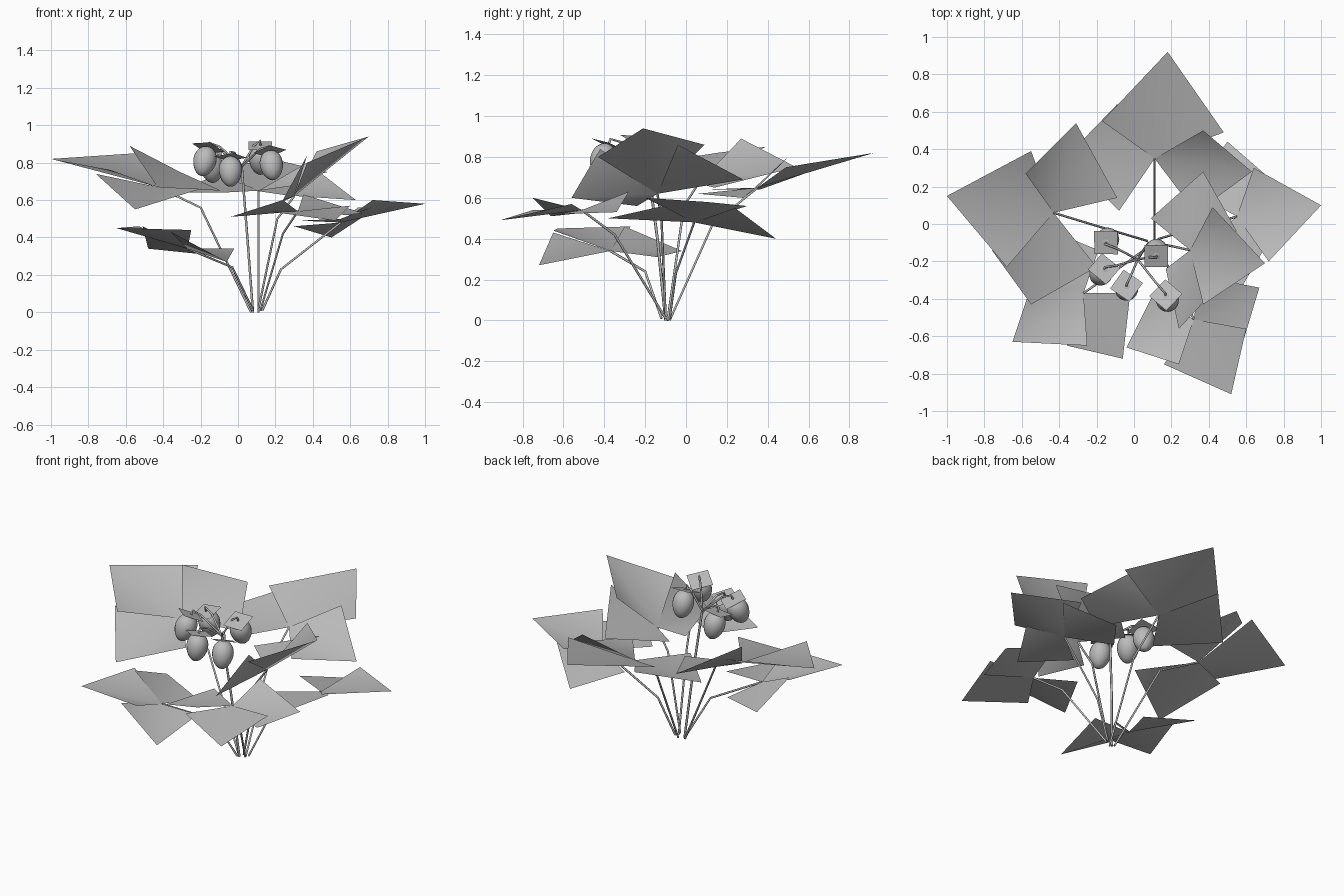
import bpy
import bmesh
from math import radians
from mathutils import Quaternion, Vector

default_cube = bpy.data.objects.get("Cube")
if default_cube:
    bpy.data.objects.remove(default_cube, do_unlink=True)

# Single neutral colour for the whole plant
grey = bpy.data.materials.new("neutral_grey")
grey.use_nodes = True
colour = (.5, .5, .5, 1)
grey.diffuse_color = colour
grey.node_tree.nodes["Principled BSDF"].inputs["Base Color"].default_value = colour


def add_object(name, data):
    """Link data to the scene as a named object in the plant colour."""
    data.materials.append(grey)
    obj = bpy.data.objects.new(name, data)
    bpy.context.scene.collection.objects.link(obj)
    return obj


def leaflet(name, base, side_a, tip, side_b):
    """Kite-shaped leaflet folded along its midrib."""
    mesh = bpy.data.meshes.new(name)
    mesh.from_pydata([base, side_a, tip, side_b], [], [(0, 1, 2), (0, 2, 3)])
    for poly in mesh.polygons:
        poly.use_smooth = True
    # Keep the upper face of the leaflet pointing up
    if mesh.polygons[0].normal.z < 0:
        mesh.flip_normals()
    add_object(name, mesh)


def stalk(name, points, radius):
    """Thin tube following a bent path."""
    curve = bpy.data.curves.new(name, "CURVE")
    curve.dimensions = "3D"
    curve.bevel_depth = radius
    curve.bevel_resolution = 1
    curve.use_fill_caps = True
    spline = curve.splines.new("POLY")
    spline.points.add(len(points) - 1)
    for knot, point in zip(spline.points, points):
        knot.co = (*point, 1)
    add_object(name, curve)


def leaf(name, root, bend, base, middle, left, right):
    """Three leaflets sharing the end of one leaf stalk."""
    stalk(name + "_stalk", [root, bend, base], .006)
    for part, corners in (("middle", middle), ("left", left), ("right", right)):
        leaflet(name + "_" + part + "_leaflet", base, *corners)


# Leaves: each leaflet lists side corner, tip, side corner
leaf("back_leaf", (.11, -.08, 0), (.11, .13, .47), (.11, .35, .65),
     middle=((-.17, .55, .76), (.18, .92, .82), (.48, .49, .75)),
     left=((-.09, .64, .74), (-.36, .36, .64), (-.08, .07, .64)),
     right=((.37, .5, .8), (.63, .28, .6), (.33, .06, .62)))

leaf("upper_right_leaf", (.07, -.09, 0), (-.2, -.01, .56), (-.43, .06, .67),
     middle=((-.55, .39, .85), (-1, .15, .82), (-.68, -.23, .76)),
     left=((-.76, -.14, .74), (-.55, -.43, .55), (-.2, -.23, .66)),
     right=((-.58, .27, .89), (-.31, .54, .75), (-.09, .14, .65)))

leaf("low_left_leaf", (.13, -.08, .01), (.23, -.05, .23), (.55, .04, .48),
     middle=((.64, .3, .56), (1, .1, .58), (.72, -.2, .6)),
     left=((.3, .18, .46), (.5, .44, .4), (.73, .24, .55)),
     right=((.71, -.11, .56), (.55, -.38, .5), (.33, -.14, .49)))

leaf("upper_left_leaf", (.11, -.1, .02), (.21, -.12, .5), (.3, -.14, .62),
     middle=((.42, .09, .86), (.7, -.21, .94), (.37, -.43, .8)),
     left=((.09, .03, .65), (.37, .28, .69), (.55, -.04, .86)),
     right=((.17, -.24, .56), (.24, -.56, .6), (.37, -.42, .84)))

leaf("front_leaf", (.12, -.1, .01), (.24, -.35, .42), (.32, -.51, .54),
     middle=((.16, -.75, .54), (.52, -.91, .49), (.6, -.56, .57)),
     left=((.58, -.64, .52), (.67, -.34, .53), (.35, -.28, .63)),
     right=((.1, -.38, .54), (-.04, -.66, .51), (.24, -.75, .6)))

leaf("low_right_leaf", (.08, -.12, .01), (-.03, -.2, .24), (-.27, -.37, .34),
     middle=((-.25, -.65, .44), (-.65, -.63, .45), (-.53, -.27, .46)),
     left=((-.02, -.37, .34), (-.06, -.72, .27), (-.36, -.65, .43)),
     right=((-.51, -.3, .46), (-.48, -.02, .34), (-.19, -.14, .31)))


def fruit(index, cap, centre, spin):
    """Tapered berry hanging from a square sepal plate on an arched stalk."""
    cap, centre = Vector(cap), Vector(centre)
    axis = (cap - centre).normalized()
    up = Vector((0, 0, 1))
    turn = up.rotation_difference(axis) @ Quaternion(up, radians(spin))

    bm = bmesh.new()
    bmesh.ops.create_uvsphere(bm, u_segments=16, v_segments=12, radius=1)
    for vert in bm.verts:
        taper = .062 * (1 + .12 * vert.co.z)
        vert.co = (vert.co.x * taper, vert.co.y * taper, vert.co.z * .083)
    for face in bm.faces:
        face.smooth = True
    mesh = bpy.data.meshes.new("berry")
    bm.to_mesh(mesh)
    bm.free()
    berry = add_object(f"berry_{index}", mesh)
    berry.location = cap - axis * .08

    # Flat square sepal on top of the berry
    half = .063
    sepal_mesh = bpy.data.meshes.new("sepal")
    corners = [(-half, -half, 0), (half, -half, 0), (half, half, 0), (-half, half, 0)]
    sepal_mesh.from_pydata(corners, [], [range(len(corners))])
    sepal = add_object(f"sepal_{index}", sepal_mesh)
    sepal.location = cap

    for part in (berry, sepal):
        part.rotation_mode = "QUATERNION"
        part.rotation_quaternion = turn

    # Arched side stalk from the main fruiting stem
    arch = hub.lerp(cap, .65) + Vector((0, 0, .04))
    stalk(f"berry_stalk_{index}", [hub, arch, cap + axis * .03, cap], .006)


# Fruiting stem and its berries: sepal centre, berry centre, sepal spin
hub = Vector((.02, -.19, .78))
stalk("fruiting_stem", [(.08, -.1, 0), (.05, -.14, .4), hub], .007)
berries = [
    ((-.15, -.1, .85), (-.14, -.08, .77), 0),
    ((-.16, -.24, .88), (-.18, -.27, .8), -40),
    ((-.04, -.33, .83), (-.04, -.35, .75), -35),
    ((.12, -.17, .89), (.12, -.14, .81), 0),
    ((.17, -.38, .86), (.18, -.41, .78), -42),
]
for number, (cap_point, centre_point, spin_angle) in enumerate(berries, start=1):
    fruit(number, cap_point, centre_point, spin_angle)
